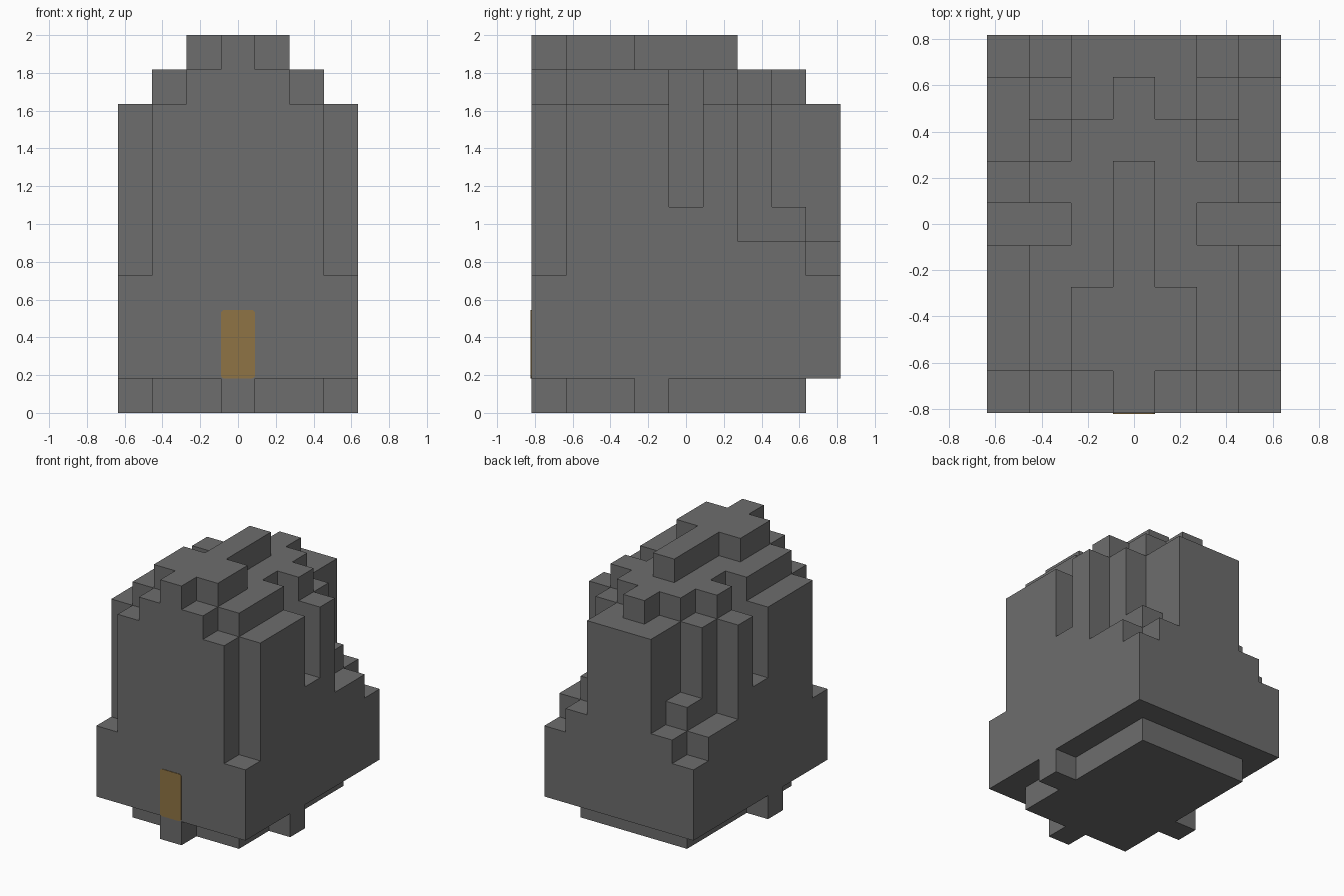
import bpy
import bmesh
from mathutils import Vector

cube = bpy.data.objects.get("Cube")
if cube:
    bpy.data.objects.remove(cube)

UNIT = 2 / 11                       # edge of one block
WIDE, DEEP = 7, 9                   # footprint in blocks
MID = WIDE // 2


def material(name, rgb):
    mat = bpy.data.materials.new(name)
    mat.use_nodes = True
    mat.diffuse_color = (*rgb, 1)
    mat.node_tree.nodes["Principled BSDF"].inputs["Base Color"].default_value = (*rgb, 1)
    return mat


stone = material("grey stone", (0.153, 0.153, 0.153))
ochre = material("ochre door", (0.275, 0.174, 0.058))


def blocks(sides, rows, levels):
    """Mirrored set of blocks: sides = distance from the centre column."""
    return {(MID + s * side, y, z) for side in range(*sides) for s in (-1, 1)
            for y in range(*rows) for z in range(*levels)}


def finish(bm, name, mat):
    mesh = bpy.data.meshes.new(name)
    bm.to_mesh(mesh)
    bm.free()
    mesh.materials.append(mat)
    obj = bpy.data.objects.new(name, mesh)
    bpy.context.collection.objects.link(obj)
    return obj


def build(name, cells, solid):
    """Skin the outside of the cells and merge the flat areas."""
    bm = bmesh.new()
    for cell in sorted(cells):
        for axis in range(3):
            for sign in (-1, 1):
                n = Vector((0, 0, 0))
                n[axis] = sign
                if tuple(int(c + d) for c, d in zip(cell, n)) in solid:
                    continue
                u = Vector((0, 0, 0))
                u[(axis + 1) % 3] = 1
                v = n.cross(u)
                middle = Vector(cell) + Vector((0.5 - WIDE / 2, 0.5 - DEEP / 2, 0.5)) + n / 2
                corners = (-u - v, u - v, u + v, v - u)
                bm.faces.new([bm.verts.new((middle + c / 2) * UNIT) for c in corners])
    bmesh.ops.remove_doubles(bm, verts=bm.verts, dist=0.001)
    bmesh.ops.dissolve_limit(bm, angle_limit=0.01, verts=bm.verts, edges=bm.edges)
    return finish(bm, name, stone)


# Base slab with a front step and a side foot on each flank
base = blocks((0, 3), (1, 8), (0, 1))
base |= blocks((0, 1), (0, 1), (0, 1)) | blocks((3, 4), (3, 4), (0, 1))

# Main body, carved at the front corners, side slots and stepped back corners
body = blocks((0, 4), (0, DEEP), (1, 9))
body -= blocks((3, 4), (0, 1), (4, 9))
body -= blocks((2, 4), (4, 5), (6, 9))
body -= blocks((3, 4), (6, 9), (5, 9)) | blocks((3, 4), (8, 9), (4, 5))
body -= blocks((2, 3), (7, 8), (6, 9)) | blocks((2, 3), (8, 9), (5, 9))

# Roof tier with side ribs and a short tail
roof = blocks((0, 2), (0, 7), (9, 10)) | blocks((0, 1), (7, 8), (9, 10))
roof |= blocks((2, 3), (1, 4), (9, 10)) | blocks((2, 3), (5, 6), (9, 10))

# Cross shaped crest
crest = blocks((0, 1), (0, 6), (10, 11)) | blocks((0, 2), (1, 3), (10, 11))

parts = {"base_slab": base, "main_body": body, "roof_tier": roof, "top_crest": crest}
solid = set().union(*parts.values())
for name, cells in parts.items():
    build(name, cells, solid)

# Thin door plate with rounded corners on the front
bm = bmesh.new()
bmesh.ops.create_cube(bm, size=1)
bmesh.ops.scale(bm, vec=(UNIT, 0.006, 2 * UNIT), verts=bm.verts)
bmesh.ops.translate(bm, vec=(0, -DEEP / 2 * UNIT - 0.001, 2 * UNIT), verts=bm.verts)
edges = [e for e in bm.edges if abs(e.verts[0].co.y - e.verts[1].co.y) > 0.003]
bmesh.ops.bevel(bm, geom=edges, offset=0.02, segments=3, profile=0.5, affect='EDGES')
finish(bm, "door_plate", ochre)
